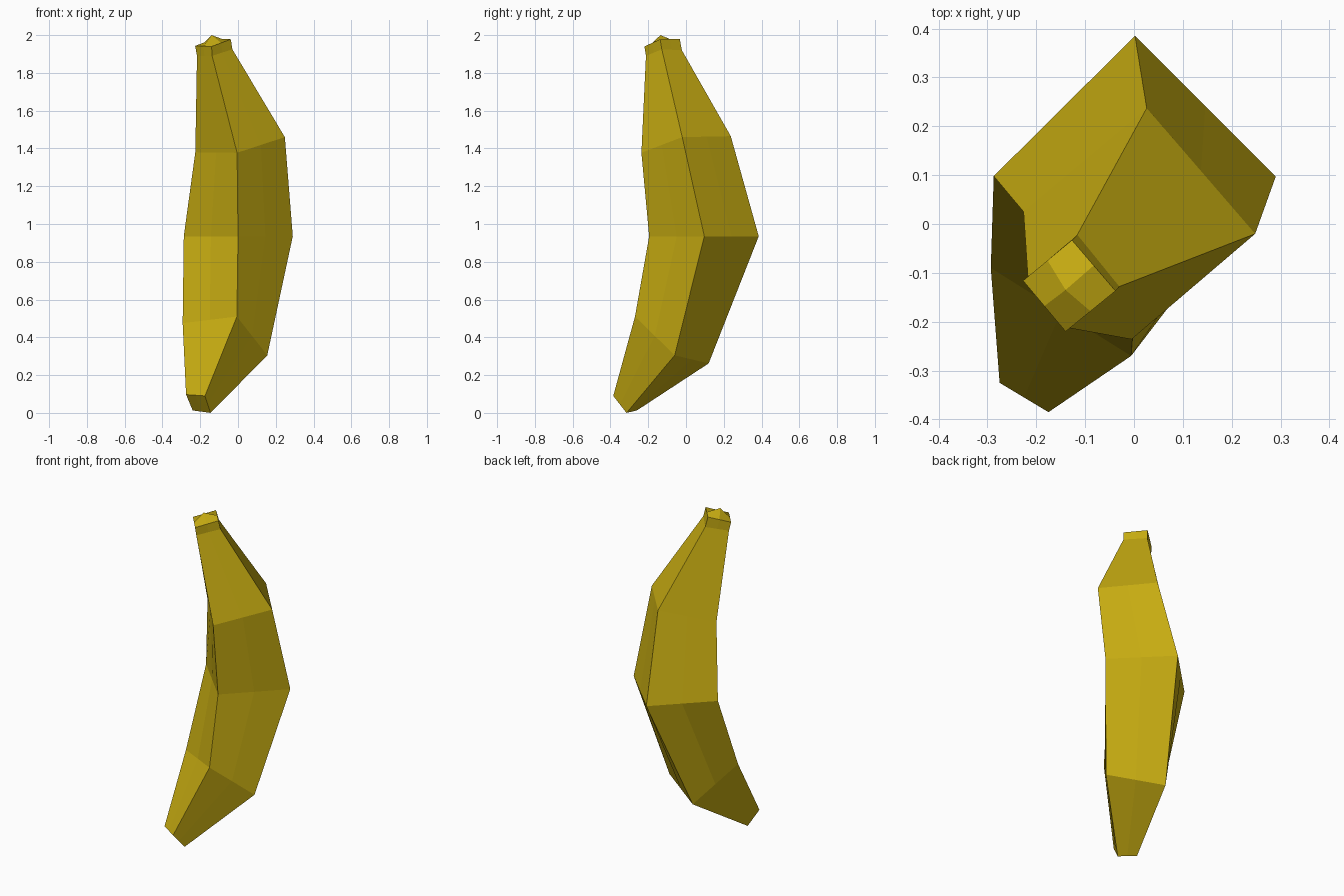
import bpy, bmesh
from mathutils import Vector

if "Cube" in bpy.data.objects:
    bpy.data.objects.remove(bpy.data.objects["Cube"])

# Four-cornered cross-sections, bottom to top: front, right, back, left corner
SECTIONS = [
    [(-.175, -.385, .09), (-.145, -.315, .0), (-.24, -.26, .013), (-.275, -.325, .097)],    # tip
    [(-.006, -.27, .51), (.155, -.06, .305), (-.13, .12, .262), (-.293, -.09, .475)],       # lower body
    [(0, -.195, .935), (.29, .097, .935), (.002, .385, .935), (-.287, .098, .935)],         # middle
    [(-.005, -.236, 1.377), (.248, -.02, 1.46), (.026, .237, 1.465), (-.226, .025, 1.38)],  # upper body
    [(-.137, -.212, 1.89), (-.03, -.128, 1.925), (-.116, -.022, 1.92), (-.217, -.11, 1.89)],  # neck
    [(-.14, -.22, 1.94), (-.038, -.137, 1.978), (-.127, -.033, 1.98), (-.227, -.116, 1.943)],  # stem end
]

bm = bmesh.new()


def make_ring(corners):
    """Loop of eight vertices: each corner followed by the midpoint of its side."""
    pts = [Vector(c) for c in corners]
    loop = []
    for i, p in enumerate(pts):
        loop += [bm.verts.new(p), bm.verts.new((p + pts[(i + 1) % 4]) / 2)]
    return loop


def cap(loop, centre):
    """Close a ring with four quads, one per corner."""
    c = bm.verts.new(centre)
    for i in range(0, 8, 2):
        bm.faces.new((loop[i - 1], loop[i], loop[i + 1], c))


# Skin between the sections
rings = [make_ring(s) for s in SECTIONS]
for a, b in zip(rings, rings[1:]):
    for i in range(8):
        j = (i + 1) % 8
        bm.faces.new((a[i], a[j], b[j], b[i]))

# Flat tip and slightly peaked stem end
cap(rings[0], sum((v.co for v in rings[0]), Vector()) / 8)
cap(rings[-1], (-.14, -.135, 2.0))
bmesh.ops.recalc_face_normals(bm, faces=bm.faces)

mesh = bpy.data.meshes.new("banana")
bm.to_mesh(mesh)
bm.free()

# Peel colour
peel = bpy.data.materials.new("banana_yellow")
peel.diffuse_color = (0.58, 0.42, 0.006, 1)
peel.use_nodes = True
peel.node_tree.nodes["Principled BSDF"].inputs["Base Color"].default_value = peel.diffuse_color
mesh.materials.append(peel)

banana = bpy.data.objects.new("banana", mesh)
bpy.context.collection.objects.link(banana)
